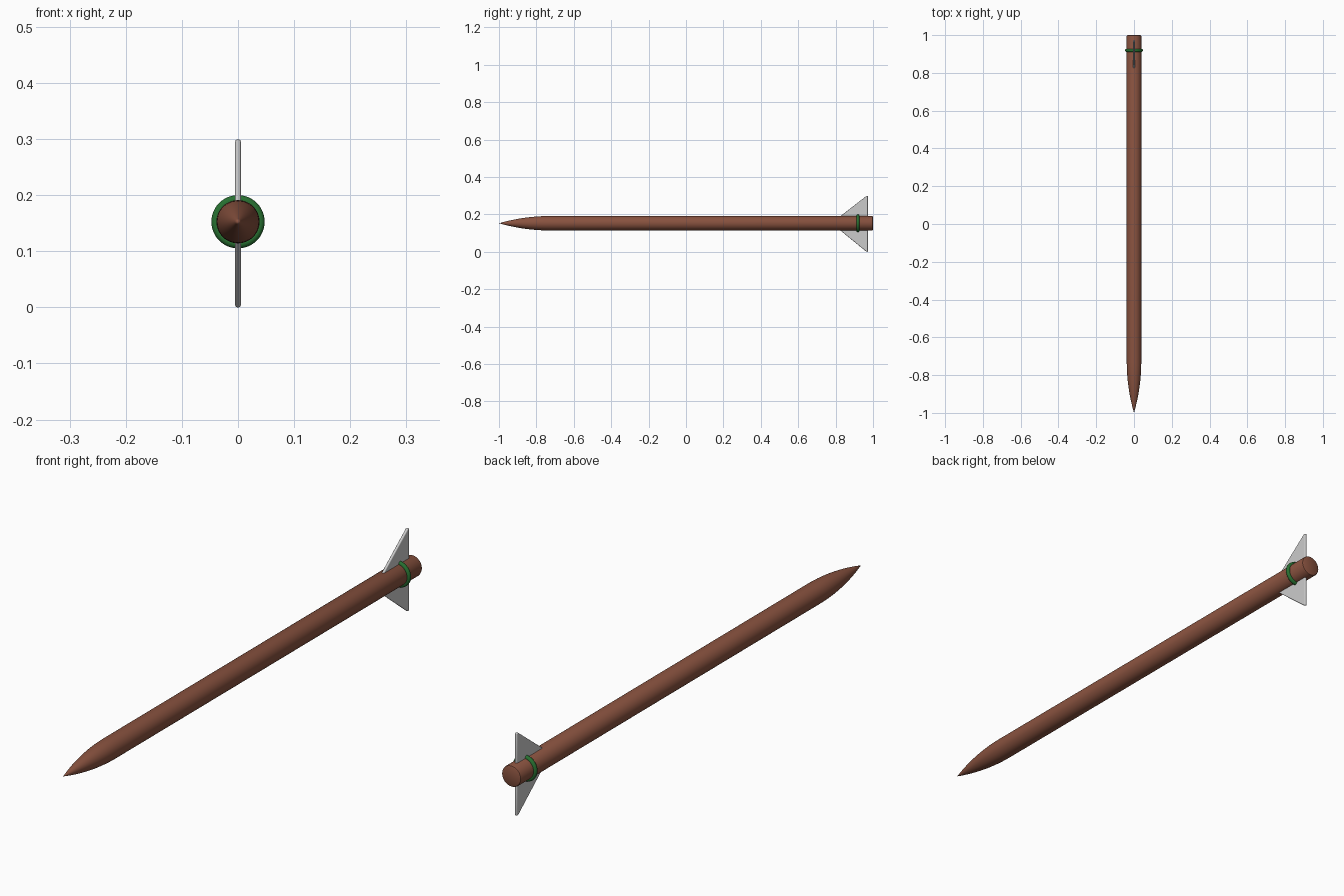
import bpy, bmesh, math
from mathutils import Vector

if "Cube" in bpy.data.objects:
    bpy.data.objects.remove(bpy.data.objects["Cube"])

AXIS_Z = 0.1525   # height of the body axis
R = 0.0385        # body radius


def material(name, rgb):
    m = bpy.data.materials.new(name)
    m.diffuse_color = (*rgb, 1)
    m.use_nodes = True
    m.node_tree.nodes["Principled BSDF"].inputs["Base Color"].default_value = m.diffuse_color
    return m


def finish(name, bm, mat=None):
    bmesh.ops.recalc_face_normals(bm, faces=bm.faces)
    me = bpy.data.meshes.new(name)
    bm.to_mesh(me)
    bm.free()
    ob = bpy.data.objects.new(name, me)
    bpy.context.collection.objects.link(ob)
    if mat:
        me.materials.append(mat)
    bpy.context.view_layer.objects.active = ob
    ob.select_set(True)
    bpy.ops.object.shade_smooth_by_angle(angle=math.radians(35))
    ob.select_set(False)
    return ob


def lathe(name, profile, steps, mat, closed=False):
    """Spin (y, radius) points about the body axis."""
    bm = bmesh.new()
    vs = [bm.verts.new((r, y, AXIS_Z)) for y, r in profile]
    edges = [bm.edges.new(p) for p in zip(vs, vs[1:])]
    if closed:
        edges.append(bm.edges.new((vs[-1], vs[0])))
    bmesh.ops.spin(bm, geom=vs + edges, cent=(0, 0, AXIS_Z), axis=(0, 1, 0),
                   angle=2 * math.pi, steps=steps)
    bmesh.ops.remove_doubles(bm, verts=bm.verts, dist=1e-5)
    return finish(name, bm, mat)


brown = material("brown", (0.25, 0.085, 0.05))
green = material("green", (0.02, 0.16, 0.03))

# Body: curved pointed nose, long tube, slightly rounded flat tail
NOSE = 0.27
profile = [(-1 + NOSE * i / 14, R * (1 - (1 - i / 14) ** 2)) for i in range(15)]
profile += [(0.994, R), (0.998, R - 0.0015), (1.0, R - 0.005), (1.0, 0)]
lathe("body", profile, 48, brown)

# Ring around the tail
ring = [(0.919 + 0.008 * math.cos(a), 0.0395 + 0.008 * math.sin(a))
        for a in (2 * math.pi * i / 12 for i in range(12))]
lathe("tail_ring", ring, 48, green, closed=True)


# Fins: thin triangular plates with rounded edges
def fin(name, sign, tip):
    outline = [(0.80, 0.018), (0.965, tip), (0.973, tip), (0.973, 0.018)]
    bm = bmesh.new()
    f = bm.faces.new([bm.verts.new((-0.005, y, AXIS_Z + sign * h)) for y, h in outline])
    ext = bmesh.ops.extrude_face_region(bm, geom=[f])
    bmesh.ops.translate(bm, vec=Vector((0.01, 0, 0)),
                        verts=[v for v in ext["geom"] if isinstance(v, bmesh.types.BMVert)])
    ob = finish(name, bm)
    bev = ob.modifiers.new("rounded_edges", "BEVEL")
    bev.width = 0.0035
    bev.segments = 3
    return ob


fin("upper_fin", 1, 0.1465)
fin("lower_fin", -1, AXIS_Z)
